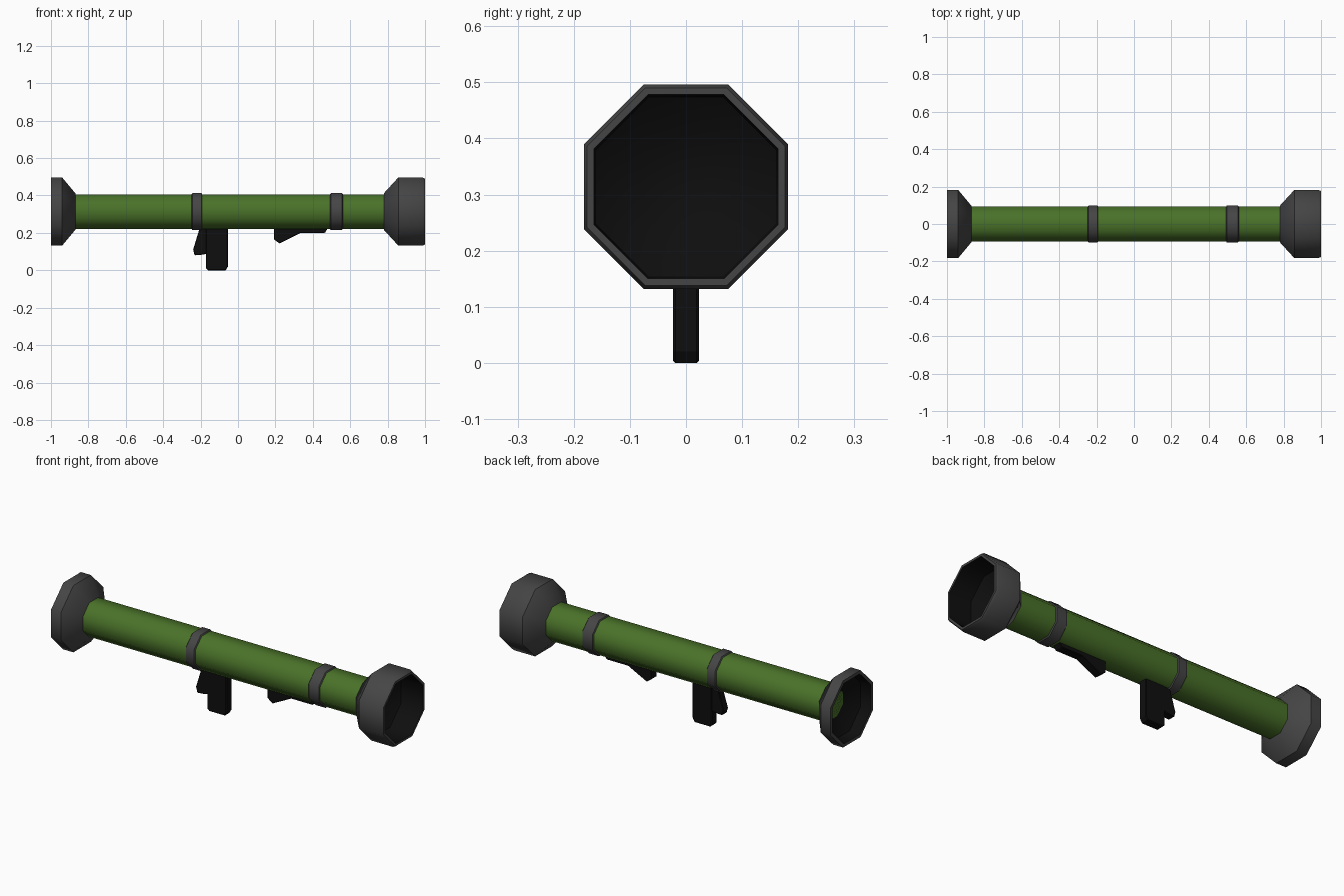
import bpy, bmesh, math

if "Cube" in bpy.data.objects:
    bpy.data.objects.remove(bpy.data.objects["Cube"])

AXIS_Z = 0.314  # height of the tube axis


def material(name, rgb):
    m = bpy.data.materials.new(name)
    m.diffuse_color = (*rgb, 1)
    m.use_nodes = True
    m.node_tree.nodes["Principled BSDF"].inputs["Base Color"].default_value = m.diffuse_color
    return m


GREEN = material("olive_green", (0.068, 0.168, 0.022))
GREY = material("dark_grey", (0.06, 0.06, 0.06))
BLACK = material("black", (0.0045, 0.0045, 0.0045))


def finish(name, bm, mats, smooth=None):
    bmesh.ops.recalc_face_normals(bm, faces=bm.faces)
    mesh = bpy.data.meshes.new(name)
    bm.to_mesh(mesh)
    bm.free()
    for m in mats:
        mesh.materials.append(m)
    ob = bpy.data.objects.new(name, mesh)
    bpy.context.collection.objects.link(ob)
    if smooth:
        bpy.ops.object.select_all(action='DESELECT')
        ob.select_set(True)
        bpy.context.view_layer.objects.active = ob
        bpy.ops.object.shade_smooth_by_angle(angle=math.radians(smooth))
    return ob


def octagon_lathe(name, profile, mats, inner_from=None):
    """Eight-sided solid along x from (x, apothem) pairs; segments from
    inner_from onward, and the final cap, take the second material."""
    bm = bmesh.new()
    rings = []
    for x, apothem in profile:
        r = apothem / math.cos(math.pi / 8)
        angles = [math.pi / 8 + k * math.pi / 4 for k in range(8)]
        rings.append([bm.verts.new((x, r * math.cos(a), AXIS_Z + r * math.sin(a)))
                      for a in angles])
    bm.faces.new(rings[0])
    for i in range(len(rings) - 1):
        for k in range(8):
            n = (k + 1) % 8
            f = bm.faces.new((rings[i][k], rings[i][n], rings[i + 1][n], rings[i + 1][k]))
            f.material_index = int(inner_from is not None and i >= inner_from)
    cap = bm.faces.new(rings[-1])
    cap.material_index = int(inner_from is not None)
    return finish(name, bm, mats, 45.5)


def plate(name, outline, half_width, bevel):
    """Side outline in x, z extruded across y with softened side edges."""
    bm = bmesh.new()
    face = bm.faces.new([bm.verts.new((x, -half_width, z)) for x, z in outline])
    ext = bmesh.ops.extrude_face_region(bm, geom=[face])
    for v in ext["geom"]:
        if isinstance(v, bmesh.types.BMVert):
            v.co.y = half_width
    ob = finish(name, bm, [BLACK])
    mod = ob.modifiers.new("edge_bevel", 'BEVEL')
    mod.width = bevel
    mod.segments = 1
    mod.limit_method = 'ANGLE'
    mod.angle_limit = math.radians(60)
    return ob


# Main tube
octagon_lathe("launch_tube", [(-0.89, 0.0925), (0.80, 0.0925)], [GREEN])

# Clamp bands with chamfered edges
for name, x0, x1 in (("rear_band", -0.25, -0.19), ("front_band", 0.49, 0.562)):
    octagon_lathe(name, [(x0, 0.091), (x0 + 0.006, 0.098),
                         (x1 - 0.006, 0.098), (x1, 0.091)], [GREY])

# Flared rear end, with a dark hollow
octagon_lathe("rear_bell",
              [(-0.87, 0.098), (-0.94, 0.182), (-1.0, 0.182), (-1.0, 0.165),
               (-0.94, 0.16), (-0.89, 0.08)], [GREY, BLACK], inner_from=3)

# Muzzle, with a dark hollow
octagon_lathe("muzzle_bell",
              [(0.78, 0.098), (0.857, 0.182), (0.987, 0.182), (1.0, 0.176),
               (1.0, 0.164), (0.87, 0.16), (0.81, 0.08)], [GREY, BLACK], inner_from=4)

# Pistol grip, trigger block and fore grip under the tube
plate("pistol_grip", [(-0.172, 0.235), (-0.172, 0.012), (-0.16, 0.0), (-0.066, 0.0),
                      (-0.054, 0.02), (-0.054, 0.235)], 0.023, 0.004)
plate("trigger_block", [(-0.202, 0.235), (-0.24, 0.11), (-0.232, 0.08),
                        (-0.185, 0.084), (-0.165, 0.09), (-0.165, 0.235)], 0.021, 0.003)
plate("fore_grip", [(0.193, 0.235), (0.193, 0.165), (0.222, 0.143), (0.335, 0.2),
                    (0.465, 0.2), (0.485, 0.235)], 0.023, 0.003)
